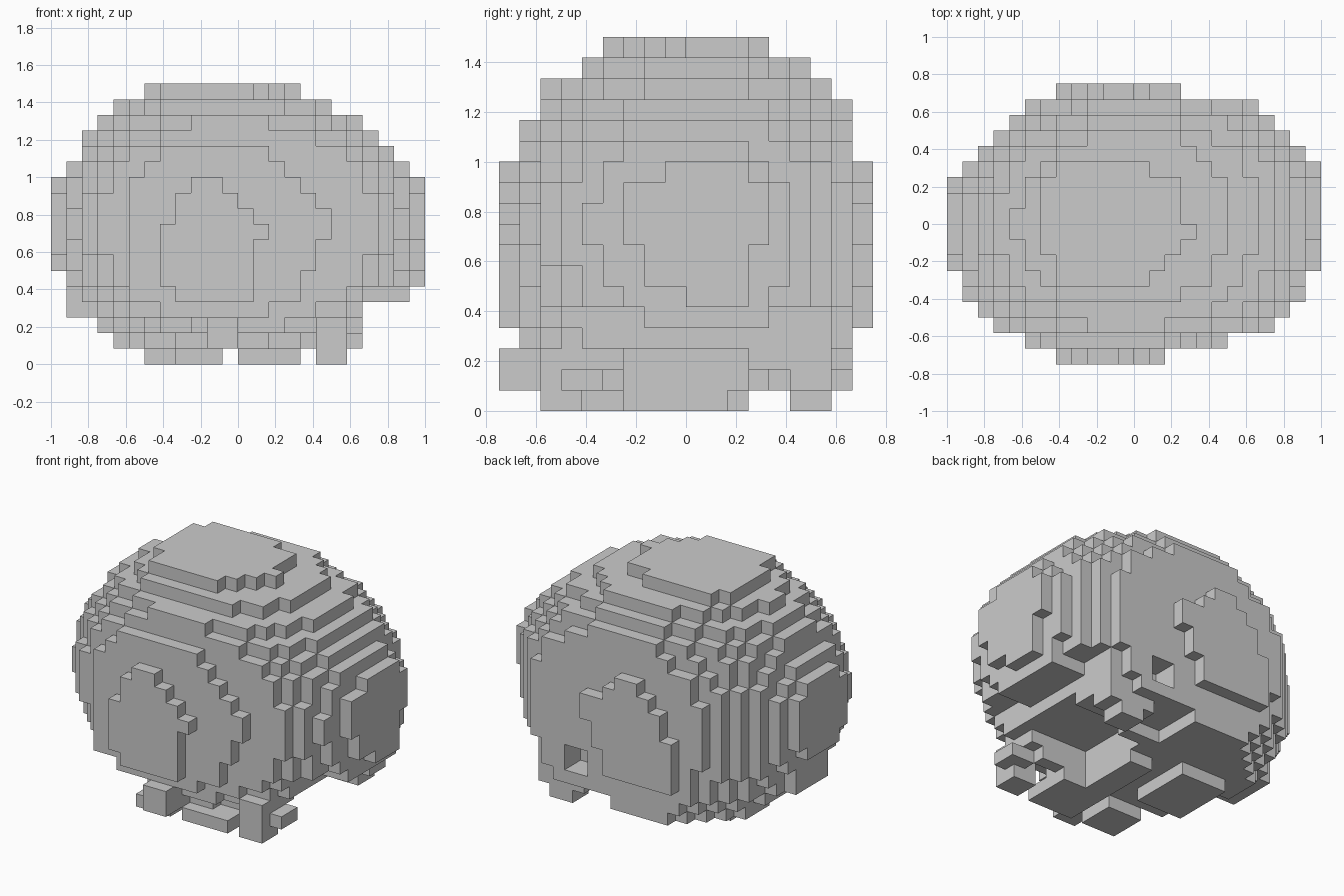
import bpy, bmesh
from mathutils import Vector

cube = bpy.data.objects.get("Cube")
if cube:
    bpy.data.objects.remove(cube, do_unlink=True)

CELL = 1 / 12
HALF = Vector((12, 9, 9))      # half the grid size, in cells
RADII = Vector((11.9, 9.7, 9.3))


def box(x, y, z):
    """Set of cells in a block; x and y count from the middle, z from the ground."""
    return {(i, j, k) for i in range(*x) for j in range(*y) for k in range(*z)}


def in_dome(cell):
    """Ellipsoid with a drifting crown and a steep lower back."""
    u, v, w = (cell[0] + .5, cell[1] + .5, cell[2] + .5 - HALF.z)
    back = max(v, 0) / HALF.y
    drift = (w / HALF.z) ** 4 if w > 0 else 0
    if w < 0:
        w *= 1 - .45 * back
    p = (u + 1.5 * drift - .7 * back, v - .5 * drift, w)
    return sum((a / r) ** 2 for a, r in zip(p, RADII)) < 1


# Rounded stepped dome, without its outermost caps
cells = {c for c in box((-11, 11), (-7, 8), (1, 17)) if in_dome(c)}

# Front caps: outer plate and the wider plate behind it
for x, z in (((-3, -1), (11, 12)), ((-4, 0), (10, 11)), ((-4, 1), (9, 10)),
             ((-5, 1), (5, 9)), ((1, 2), (8, 9)), ((-4, 1), (4, 5))):
    cells |= box(x, (-9, -8), z)
for x, z in (((-5, 2), (13, 14)), ((-6, 3), (12, 13)), ((-7, 4), (11, 12)),
             ((-7, 5), (6, 11)), ((5, 6), (8, 10)), ((-7, 4), (4, 6)),
             ((-5, 2), (3, 4))):
    cells |= box(x, (-8, -7), z)

# Back cap
for x, z in (((-2, 0), (11, 12)), ((-3, 1), (10, 11)), ((-4, 3), (8, 10)),
             ((-5, 2), (6, 8)), ((-5, 1), (4, 6))):
    cells |= box(x, (8, 9), z)

# Top cap
for x, y in (((-5, 1), (-4, 4)), ((-6, 3), (-2, 3)), ((-5, 2), (-3, -2)),
             ((3, 4), (-1, 0))):
    cells |= box(x, y, (17, 18))

# Side caps
for y, z in (((-1, 3), (11, 12)), ((-3, 4), (8, 11)), ((-2, 3), (6, 8)),
             ((0, 3), (5, 6))):
    cells |= box((11, 12), y, z)
for y, z in (((-3, 3), (7, 11)), ((-2, 2), (6, 12))):
    cells |= box((-12, -11), y, z)

# Undercut below the left side with a low bump, and hollows in the underside
cells -= box((8, 12), (-9, 9), (0, 5))
cells |= box((8, 11), (-2, 4), (4, 5))
cells -= box((2, 8), (-3, 3), (0, 3))
cells -= box((4, 8), (2, 5), (0, 2))
cells -= box((1, 5), (4, 9), (0, 2))

# Bottom pads and front stubs
cells |= box((-4, -1), (-7, -4), (0, 1))
cells |= box((-6, -2), (-2, 3), (0, 1))
cells |= box((0, 4), (-7, -3), (0, 1))
cells |= box((0, 2), (-3, 2), (0, 1))
cells |= box((-2, 0), (-9, -5), (1, 3))
cells |= box((5, 7), (-7, -5), (0, 3))
cells |= box((6, 8), (-6, -4), (1, 2))
cells |= box((6, 7), (-6, -4), (2, 4))

# Back leg with a notch beside it, and a low bulge on the right side
cells |= box((5, 7), (5, 7), (0, 2))
cells |= box((4, 8), (5, 7), (1, 5))
cells -= box((3, 5), (6, 9), (3, 5))
cells |= box((-11, -9), (-2, 2), (3, 5))

# Shell: one square for every exposed cell side
bm = bmesh.new()
for cell in cells:
    middle = Vector(cell) + Vector((.5, .5, .5))
    for axis in range(3):
        for sign in (-1, 1):
            normal = Vector((0, 0, 0))
            normal[axis] = sign
            if tuple(int(a + n) for a, n in zip(cell, normal)) in cells:
                continue
            a = Vector((0, 0, 0))
            a[(axis + 1) % 3] = .5
            b = normal.cross(a)
            c = middle + normal / 2
            corners = (c - a - b, c + a - b, c + a + b, c - a + b)
            bm.faces.new([bm.verts.new(p * CELL) for p in corners])
bmesh.ops.remove_doubles(bm, verts=bm.verts[:], dist=CELL / 100)

mesh = bpy.data.meshes.new("stepped_dome")
bm.to_mesh(mesh)
bm.free()
dome = bpy.data.objects.new("stepped_dome", mesh)
bpy.context.collection.objects.link(dome)

# Plain grey
grey = bpy.data.materials.new("plain_grey")
grey.use_nodes = True
colour = (.6, .6, .6, 1)
grey.diffuse_color = colour
grey.node_tree.nodes["Principled BSDF"].inputs["Base Color"].default_value = colour
mesh.materials.append(grey)
